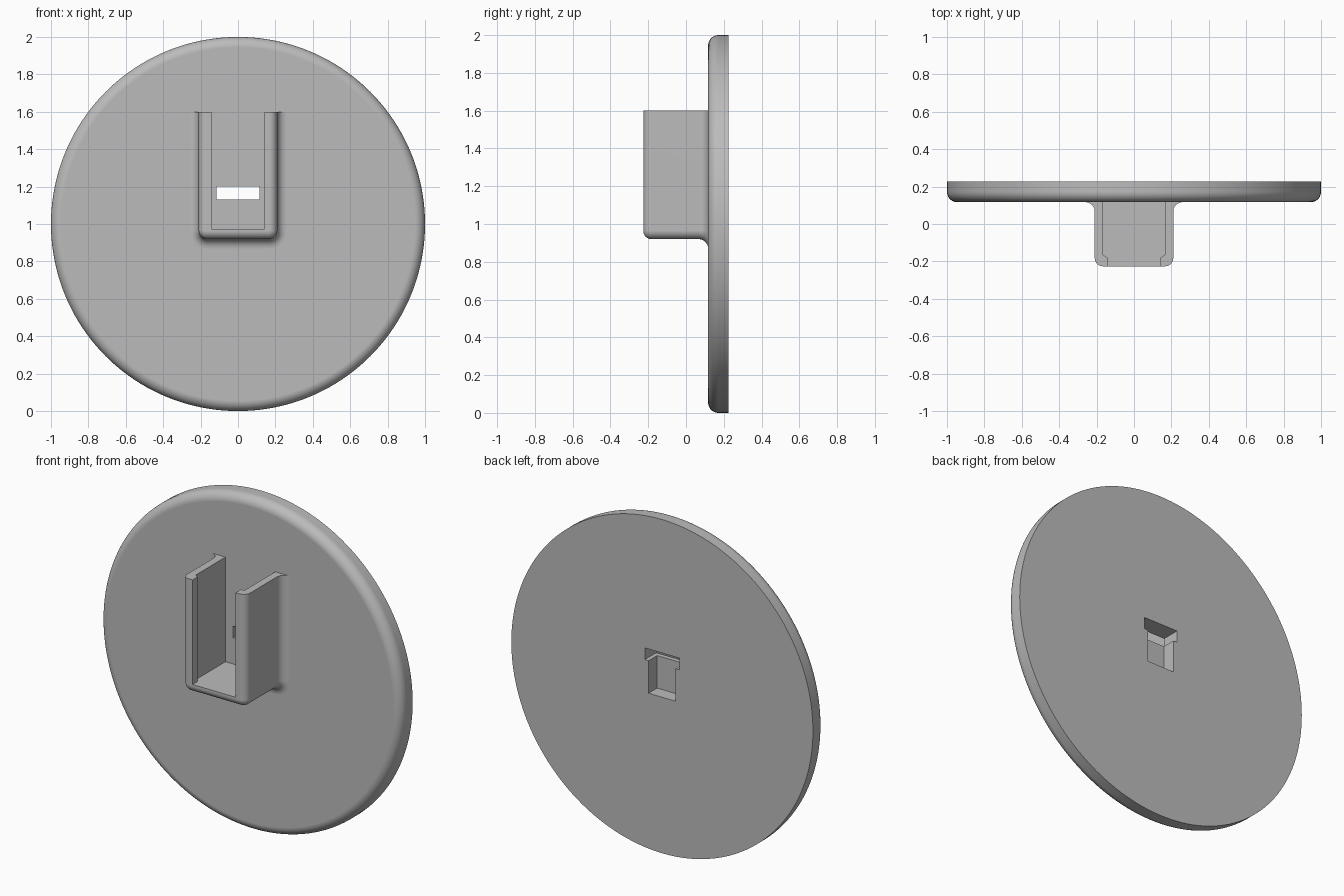
import bpy, bmesh, math

default = bpy.data.objects.get("Cube")
if default:
    bpy.data.objects.remove(default, do_unlink=True)

BACK, FACE, FRONT = 0.226, 0.117, -0.226   # depth planes along y
TOP, BOTTOM, HALF = 1.6, 0.92, 0.21        # holder outline
CORNER, FILLET, RIM = 0.045, 0.05, 0.055   # rounding radii

grey = bpy.data.materials.new("plain grey")
grey.use_nodes = True
colour = (0.5, 0.5, 0.5, 1)
grey.diffuse_color = colour
grey.node_tree.nodes["Principled BSDF"].inputs["Base Color"].default_value = colour


def loft(name, rings):
    """Skin equal-length (x, z) rings, each at its own y, and cap both ends."""
    bm = bmesh.new()
    loops = [[bm.verts.new((x, y, z)) for x, z in pts] for y, pts in rings]
    n = len(loops[0])
    for a, b in zip(loops, loops[1:]):
        for i in range(n):
            j = (i + 1) % n
            bm.faces.new((a[i], a[j], b[j], b[i]))
    bm.faces.new(loops[0])
    bm.faces.new(loops[-1])
    bmesh.ops.recalc_face_normals(bm, faces=bm.faces)
    mesh = bpy.data.meshes.new(name)
    bm.to_mesh(mesh)
    bm.free()
    mesh.materials.append(grey)
    obj = bpy.data.objects.new(name, mesh)
    bpy.context.collection.objects.link(obj)
    return obj


def block(name, half, z0, z1, y0, y1):
    pts = [(-half, z0), (half, z0), (half, z1), (-half, z1)]
    return loft(name, [(y0, pts), (y1, pts)])


def activate(obj):
    bpy.ops.object.select_all(action="DESELECT")
    obj.select_set(True)
    bpy.context.view_layer.objects.active = obj


def cut(obj, cutter):
    cutter.hide_render = True
    activate(obj)
    mod = obj.modifiers.new("cut", "BOOLEAN")
    mod.operation, mod.solver, mod.object = "DIFFERENCE", "EXACT", cutter
    bpy.ops.object.modifier_apply(modifier=mod.name)
    bpy.data.objects.remove(cutter, do_unlink=True)


def finish(obj):
    activate(obj)
    bpy.ops.object.shade_smooth_by_angle(angle=math.radians(35))
    mod = obj.modifiers.new("even shading", "WEIGHTED_NORMAL")
    mod.keep_sharp = True


def quarter(steps):
    return [math.pi / 2 * i / steps for i in range(steps + 1)]


# Round backplate with a rounded front rim
def circle(r, n=160):
    return [(r * math.cos(math.tau * i / n), 1 + r * math.sin(math.tau * i / n))
            for i in range(n)]


rings = [(FACE + RIM * (1 - math.sin(a)), circle(1 - RIM * (1 - math.cos(a))))
         for a in reversed(quarter(10))]
plate = loft("backplate", rings + [(BACK, circle(1))])

# Through slot and blind pocket behind it
cut(plate, block("slot_cutter", 0.115, 1.13, 1.2, 0, 0.4))
cut(plate, block("pocket_cutter", 0.09, 0.935, 1.15, FACE + 0.028, 0.4))
finish(plate)


# Holder outline, flat at the top and rounded below, grown by an offset
def outline(offset):
    r = CORNER + offset
    cx, cz = HALF - CORNER, BOTTOM + CORNER
    right = [(cx + r * math.cos(a), cz - r * math.sin(a)) for a in quarter(8)]
    half = [(HALF + offset, TOP)] + right
    return half + [(-x, z) for x, z in reversed(half)]


# Holder body: rounded front edge, straight sides, fillet flaring into the plate
soft = CORNER - 0.002
rings = [(FRONT + soft * (1 - math.sin(a)), outline(soft * (math.cos(a) - 1)))
         for a in reversed(quarter(8))]
rings += [(FACE - FILLET * (1 - math.sin(a)), outline(FILLET * (1 - math.cos(a))))
          for a in quarter(8)]
holder = loft("holder", rings)

# Channel open at the top, narrowed by front lips
mid, lip, step = 0.165, 0.143, -0.165


def channel(half):
    return [(-half, 0.973), (half, 0.973), (half, 1.8), (-half, 1.8)]


cut(holder, loft("channel_cutter", [(-0.4, channel(lip)), (step - 0.015, channel(lip)),
                                    (step, channel(mid)), (0.3, channel(mid))]))
finish(holder)
